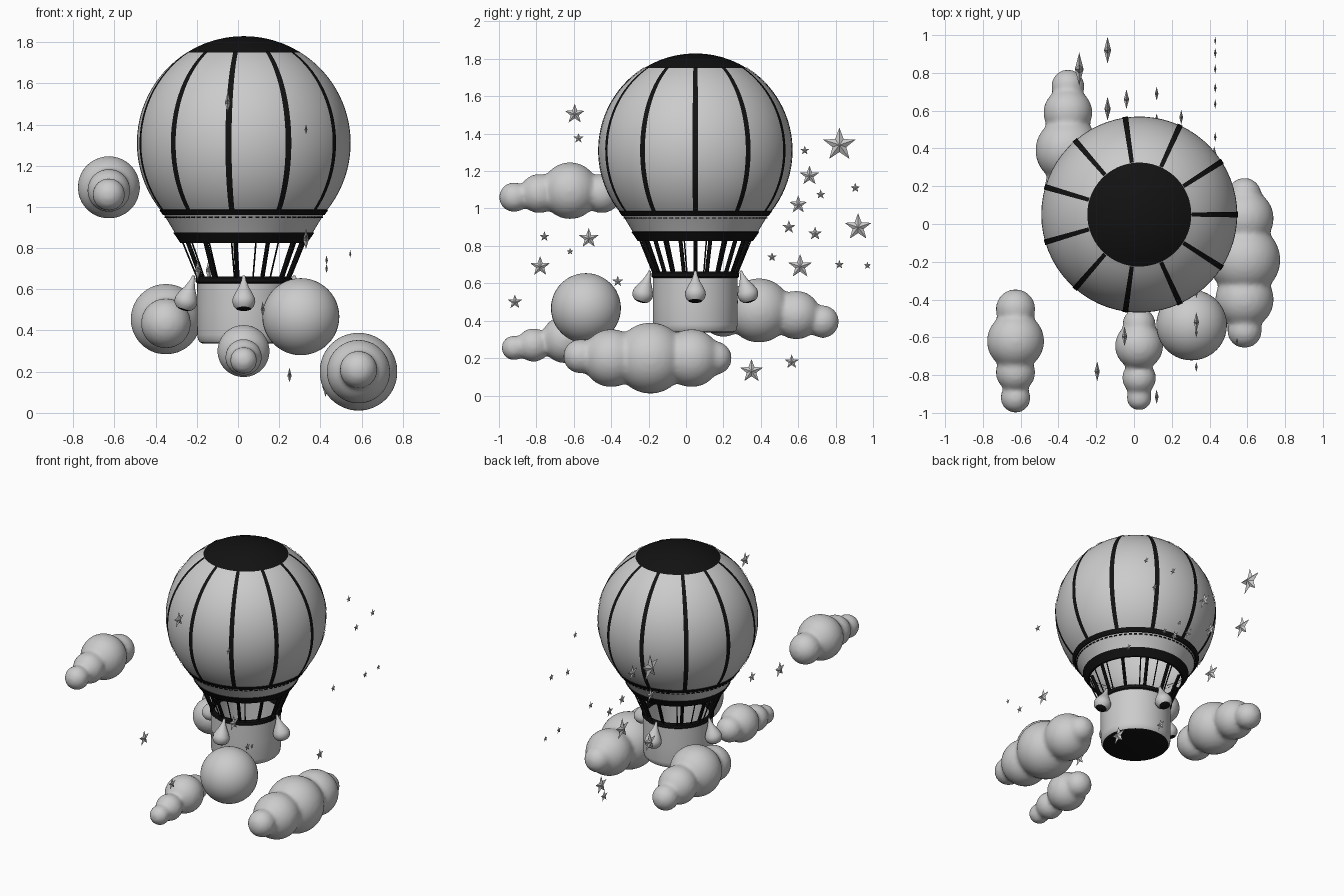
import bpy, bmesh, math
from math import cos, sin, pi, sqrt
from mathutils import Vector, Matrix

if "Cube" in bpy.data.objects:
    bpy.data.objects.remove(bpy.data.objects["Cube"])

CX, CY = 0.028, 0.05          # balloon axis
black = bpy.data.materials.new("black")
black.diffuse_color = (0.006, 0.006, 0.006, 1)
black.use_nodes = True
black.node_tree.nodes["Principled BSDF"].inputs["Base Color"].default_value = black.diffuse_color


def finish(name, bm, mat=None, smooth=True, loc=(0, 0, 0), rot=(0, 0, 0), fix=True):
    if fix:
        bmesh.ops.recalc_face_normals(bm, faces=bm.faces)
    me = bpy.data.meshes.new(name)
    bm.to_mesh(me)
    bm.free()
    ob = bpy.data.objects.new(name, me)
    bpy.context.collection.objects.link(ob)
    ob.location, ob.rotation_euler = loc, rot
    if mat:
        me.materials.append(mat)
    if smooth:
        bpy.ops.object.select_all(action='DESELECT')
        bpy.context.view_layer.objects.active = ob
        ob.select_set(True)
        bpy.ops.object.shade_smooth_by_angle(angle=math.radians(40))
    return ob


def lathe(name, prof, mat=None, n=66, loc=(CX, CY, 0), rot=(0, 0, 0)):
    # profile points run from top to bottom
    bm = bmesh.new()
    rows = [[bm.verts.new((r * cos(2 * pi * i / n), r * sin(2 * pi * i / n), z)) for i in range(n)]
            for r, z in prof]
    for a, b in zip(rows, rows[1:]):
        for i in range(n):
            j = (i + 1) % n
            bm.faces.new((a[i], b[i], b[j], a[j]))
    bmesh.ops.remove_doubles(bm, verts=bm.verts, dist=1e-5)
    return finish(name, bm, mat, loc=loc, rot=rot, fix=False)


def ball_arc(z0, z1, steps, grow=0.0):
    R, zc = 0.519, 1.31
    out = []
    a0, a1 = math.acos(min(1, (z0 - zc) / R)), math.acos((z1 - zc) / R)
    for i in range(steps + 1):
        a = a0 + (a1 - a0) * i / steps
        out.append(((R + grow) * sin(a), zc + (R + grow) * cos(a)))
    return out


# Envelope: cap, panels, bands and skirt
lathe("envelope_cap", ball_arc(1.829, 1.75, 6), black)
lathe("envelope_panels", ball_arc(1.75, 0.985, 24))
lathe("upper_band", [(0.404, 0.987), (0.41, 0.985), (0.392, 0.96), (0.386, 0.96)], black)
lathe("skirt", [(0.404, 0.985), (0.386, 0.96), (0.335, 0.875)])
lathe("lower_band", [(0.335, 0.877), (0.342, 0.875), (0.308, 0.825), (0.296, 0.825), (0.33, 0.875)], black)

# Eleven seam strips over the panels
bm = bmesh.new()
for k in range(11):
    a = 2 * pi * k / 11
    u, t = Vector((cos(a), sin(a), 0)), Vector((-sin(a), cos(a), 0))
    prev = None
    for r, z in ball_arc(1.75, 0.985, 24, 0.004):
        w = 0.006 + 0.009 * r / 0.52
        row = [bm.verts.new(u * r + t * s + Vector((0, 0, z))) for s in (-w, w)]
        if prev:
            bm.faces.new((prev[0], row[0], row[1], prev[1]))
        prev = row
finish("seam_strips", bm, black, loc=(CX, CY, 0), fix=False)

# Stitches around the skirt
bm = bmesh.new()
for k in range(72):
    m = (Matrix.Rotation(2 * pi * k / 72, 4, 'Z') @ Matrix.Translation((0.382, 0, 0.95))
         @ Matrix.Diagonal((0.006, 0.02, 0.006, 1)))
    bmesh.ops.create_cube(bm, size=1, matrix=m)
finish("stitches", bm, black, smooth=False, loc=(CX, CY, 0))


# Ropes between envelope mouth and basket
def ropes(name, count, r_top, r_low, thick, phase):
    bm = bmesh.new()
    for k in range(count):
        a = 2 * pi * k / count + phase
        p = Vector((r_top * cos(a), r_top * sin(a), 0.835))
        q = Vector((r_low * cos(a), r_low * sin(a), 0.645))
        d = p - q
        m = Matrix.Translation((p + q) / 2) @ d.to_track_quat('Z', 'Y').to_matrix().to_4x4()
        bmesh.ops.create_cone(bm, cap_ends=True, segments=8, radius1=thick, radius2=thick,
                              depth=d.length, matrix=m)
    finish(name, bm, black, loc=(CX, CY, 0))


ropes("thick_ropes", 11, 0.285, 0.212, 0.011, 0)
ropes("thin_ropes", 16, 0.305, 0.226, 0.004, pi / 16)

# Basket
lathe("basket_wall", [(0.226, 0.632), (0.227, 0.5), (0.226, 0.38), (0.222, 0.355), (0.212, 0.342)])
lathe("basket_rim", [(0.205, 0.63), (0.205, 0.655), (0.212, 0.662), (0.227, 0.662), (0.234, 0.655),
                     (0.234, 0.635), (0.226, 0.628)][::1], black)
lathe("basket_base", [(0.212, 0.342), (0.2, 0.337), (0, 0.337)], black)
lathe("basket_inside", [(0, 0.36), (0.205, 0.36), (0.205, 0.632)])

# Four hanging sandbags with dark bottoms
for k in range(4):
    a = k * pi / 2
    loc = (CX + 0.243 * cos(a), CY + 0.243 * sin(a), 0.665)
    rot = (0, -0.3, a)
    lathe(f"sandbag_{k}", [(0, 0.003), (0.007, 0), (0.012, -0.025), (0.026, -0.06), (0.043, -0.09),
                           (0.054, -0.115), (0.056, -0.132), (0.05, -0.152), (0.036, -0.167)],
          n=24, loc=loc, rot=rot)
    lathe(f"sandbag_bottom_{k}", [(0.036, -0.167), (0.02, -0.173), (0, -0.175)], black,
          n=24, loc=loc, rot=rot)


# Clouds: overlapping puffs (y, z, radius) fused into one soft body
def cloud(name, x, puffs):
    bm = bmesh.new()
    for y, z, r in puffs:
        bmesh.ops.create_uvsphere(bm, u_segments=40, v_segments=24, radius=r,
                                  matrix=Matrix.Translation((x, y, z)))
    ob = finish(name, bm)
    if len(puffs) > 1:
        rm = ob.modifiers.new("fuse", 'REMESH')
        rm.mode, rm.voxel_size, rm.use_smooth_shade = 'VOXEL', 0.014, True
        sm = ob.modifiers.new("soften", 'SMOOTH')
        sm.factor, sm.iterations = 0.5, 8


cloud("cloud_right", 0.585, [(-0.565, 0.21, 0.092), (-0.40, 0.20, 0.155), (-0.19, 0.2, 0.19),
                             (0.03, 0.2, 0.155), (0.155, 0.2, 0.09)])
cloud("cloud_left_high", -0.627, [(-0.92, 1.06, 0.08), (-0.785, 1.08, 0.105), (-0.62, 1.095, 0.152),
                                  (-0.45, 1.08, 0.105)])
cloud("cloud_left_back", -0.35, [(0.73, 0.395, 0.088), (0.59, 0.43, 0.13), (0.39, 0.455, 0.172),
                                 (0.2, 0.435, 0.122)])
cloud("cloud_front", 0.027, [(-0.92, 0.255, 0.067), (-0.815, 0.27, 0.09), (-0.645, 0.3, 0.128),
                             (-0.53, 0.3, 0.088)])
cloud("cloud_ball", 0.305, [(-0.535, 0.467, 0.187)])

# Five-pointed faceted stars: x, y, z, radius
stars = [(-.05, -.595, 1.505, .055), (.33, -.575, 1.375, .028), (.33, -.757, .85, .028),
         (.33, -.52, .84, .055), (.545, -.62, .77, .02), (-.195, -.78, .69, .055),
         (.33, -.365, .61, .03), (.12, -.915, .5, .04), (-.29, .82, 1.34, .092),
         (.43, .635, 1.31, .025), (-.04, .66, 1.175, .055), (.43, .905, 1.11, .027),
         (.43, .72, 1.075, .027), (-.14, .6, 1.02, .05), (.12, .55, .9, .037),
         (.12, .69, .865, .038), (-.14, .92, .9, .075), (.43, .46, .74, .026),
         (-.14, .61, .69, .066), (.43, .82, .7, .025), (.43, .97, .695, .021),
         (.425, .35, .13, .065), (.25, .565, .18, .04)]
for k, (x, y, z, R) in enumerate(stars):
    bm = bmesh.new()
    ring = []
    for i in range(10):
        r, a = (R if i % 2 == 0 else R * 0.42), pi / 2 + i * pi / 5
        ring.append(bm.verts.new((0, r * cos(a), r * sin(a))))
    for tip in (bm.verts.new((0.25 * R, 0, 0)), bm.verts.new((-0.25 * R, 0, 0))):
        for i in range(10):
            bm.faces.new((ring[i], ring[(i + 1) % 10], tip))
    finish(f"star_{k}", bm, smooth=False, loc=(x, y, z))
